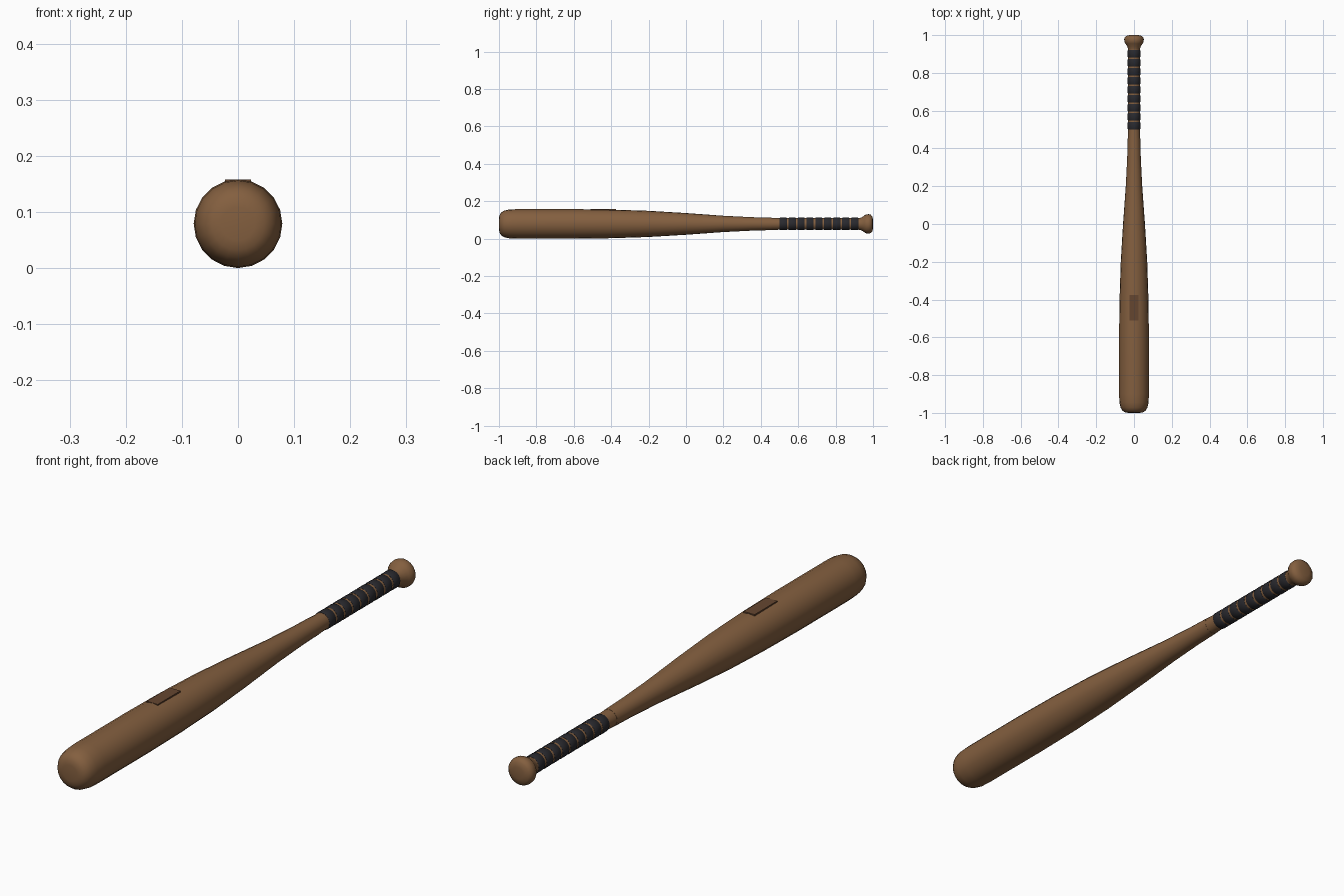
import bpy, bmesh, math

if "Cube" in bpy.data.objects:
    bpy.data.objects.remove(bpy.data.objects["Cube"])

AXIS_Z = 0.079
SIDES = 20


def material(name, rgb):
    m = bpy.data.materials.new(name)
    m.diffuse_color = (*rgb, 1)
    m.use_nodes = True
    m.node_tree.nodes["Principled BSDF"].inputs["Base Color"].default_value = m.diffuse_color
    return m


wood = material("wood", (0.23, 0.115, 0.05))
dark_wood = material("dark_wood", (0.13, 0.062, 0.03))
grip = material("grip", (0.022, 0.022, 0.027))


def finish(name, bm, mat, angle=40):
    bmesh.ops.recalc_face_normals(bm, faces=bm.faces)
    mesh = bpy.data.meshes.new(name)
    bm.to_mesh(mesh)
    bm.free()
    mesh.materials.append(mat)
    obj = bpy.data.objects.new(name, mesh)
    bpy.context.collection.objects.link(obj)
    bpy.ops.object.select_all(action='DESELECT')
    obj.select_set(True)
    bpy.context.view_layer.objects.active = obj
    bpy.ops.object.shade_smooth_by_angle(angle=math.radians(angle))
    return obj


def lathe(name, profile, mat):
    """Closed solid turned around the bat axis from (y, radius) points."""
    bm = bmesh.new()
    rings = []
    for y, r in profile:
        rings.append([bm.verts.new((r * math.cos(a), y, AXIS_Z + r * math.sin(a)))
                      for a in (2 * math.pi * i / SIDES for i in range(SIDES))])
    for a, b in zip(rings, rings[1:]):
        for i in range(SIDES):
            j = (i + 1) % SIDES
            bm.faces.new((a[i], a[j], b[j], b[i]))
    bm.faces.new(rings[0])
    bm.faces.new(rings[-1])
    return finish(name, bm, mat)


# Barrel with rounded end, tapering to the handle
lathe("barrel", [(-1.0, 0.03), (-0.997, 0.047), (-0.988, 0.061), (-0.972, 0.071),
                 (-0.945, 0.077), (-0.9, 0.079), (-0.6, 0.079), (-0.4, 0.0765),
                 (-0.2, 0.070), (0.0, 0.058), (0.2, 0.0435), (0.35, 0.036),
                 (0.457, 0.033)], wood)

# Handle core
lathe("handle", [(0.45, 0.0325), (0.5, 0.031), (0.935, 0.031)], wood)

# Grip wrap bands
for i in range(9):
    y = 0.5 + i * 0.0478
    lathe(f"grip_band_{i + 1}", [(y, 0.0315), (y + 0.003, 0.0335),
                                 (y + 0.036, 0.0335), (y + 0.039, 0.0315)], grip)

# Flared knob
lathe("knob", [(0.925, 0.031), (0.94, 0.035), (0.955, 0.046), (0.965, 0.051),
               (0.978, 0.052), (0.988, 0.049), (0.996, 0.04), (1.0, 0.022)], wood)

# Blank inset plate on top of the barrel
bm = bmesh.new()
bmesh.ops.create_cube(bm, size=1)
for v in bm.verts:
    v.co = (v.co.x * 0.046, -0.443 + v.co.y * 0.135, 0.1545 + v.co.z * 0.006)
finish("barrel_plate", bm, dark_wood, 30)
